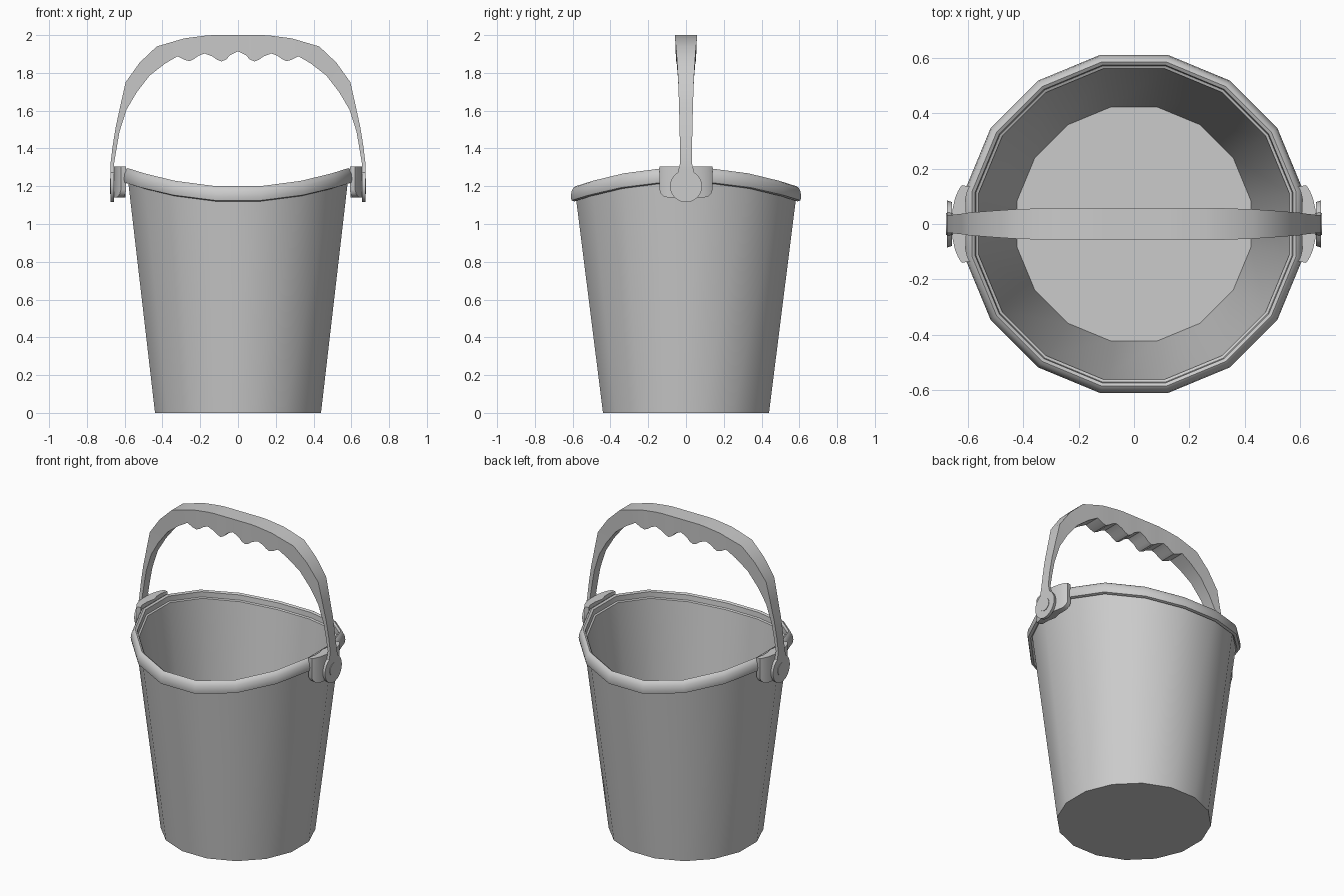
import bpy, math

if "Cube" in bpy.data.objects:
    bpy.data.objects.remove(bpy.data.objects["Cube"])


def make_object(name, verts, faces, angle=30):
    mesh = bpy.data.meshes.new(name)
    mesh.from_pydata(verts, [], faces)
    obj = bpy.data.objects.new(name, mesh)
    bpy.context.collection.objects.link(obj)
    bpy.ops.object.select_all(action='DESELECT')
    obj.select_set(True)
    bpy.context.view_layer.objects.active = obj
    bpy.ops.object.mode_set(mode='EDIT')
    bpy.ops.mesh.select_all(action='SELECT')
    bpy.ops.mesh.normals_make_consistent(inside=False)
    bpy.ops.object.mode_set(mode='OBJECT')
    bpy.ops.object.shade_smooth_by_angle(angle=math.radians(angle))
    return obj


def loft(rings):
    """Join equal-length closed rings and cap both ends."""
    n = len(rings[0])
    verts = [v for r in rings for v in r]
    faces = [(i * n + j, i * n + (j + 1) % n, (i + 1) * n + (j + 1) % n, (i + 1) * n + j)
             for i in range(len(rings) - 1) for j in range(n)]
    last = (len(rings) - 1) * n
    faces += [tuple(range(n)), tuple(last + j for j in range(n))]
    return verts, faces


def interp(table, x):
    for (x0, y0), (x1, y1) in zip(table, table[1:]):
        if x <= x1:
            return y0 + (y1 - y0) * (x - x0) / (x1 - x0)
    return table[-1][1]


# Bucket: 16-sided turned profile whose rim rises towards the handle sides
SIDES = 16
profile = [(.448, 0), (.593, 1.13), (.602, 1.12), (.618, 1.125), (.622, 1.145),
           (.618, 1.172), (.608, 1.192), (.596, 1.2), (.584, 1.192), (.581, 1.16),
           (.571, 1.155), (.43, .015)]
rings = []
for r, z in profile:
    ring = []
    for k in range(SIDES):
        a = (k + .5) * 2 * math.pi / SIDES
        rise = .104 * math.cos(a) ** 2 - .004 if z > 1 else 0
        ring.append((r * math.cos(a), r * math.sin(a), z + rise))
    rings.append(ring)
make_object("bucket", *loft(rings), angle=40)

# Handle: half outline as (outer x, outer z, inner x, inner z, half width)
outer_arc = [(0, 2), (.15, 2), (.283, 1.983), (.43, 1.94), (.52, 1.855)]
grip = [(0, 1.914), (.04, 1.895), (.062, 1.872), (.087, 1.86), (.112, 1.87),
        (.135, 1.887), (.177, 1.903), (.21, 1.89), (.235, 1.872), (.257, 1.862),
        (.285, 1.87), (.32, 1.888)]
half = [(x, interp(outer_arc, x), x, z, .057) for x, z in grip]
half += [(.43, 1.94, .385, 1.85, .053), (.52, 1.855, .468, 1.786, .047),
         (.595, 1.75, .537, 1.696, .041), (.622, 1.63, .59, 1.606, .037),
         (.648, 1.51, .627, 1.49, .034), (.664, 1.41, .643, 1.40, .032),
         (.675, 1.32, .656, 1.32, .032), (.675, 1.29, .656, 1.29, .039)]
# round hinge end of each handle arm
for deg in range(60, -90, -15):
    z, w = 1.2 + .085 * math.sin(math.radians(deg)), .085 * math.cos(math.radians(deg))
    half.append((.675, z, .656, z, w))
half.append((.675, 1.1155, .656, 1.1155, .008))
sections = [(-a, b, -c, d, w) for a, b, c, d, w in reversed(half[1:])] + half
rings = [[(a, -w, b), (a, w, b), (c, w * .93, d), (c, -w * .93, d)]
         for a, b, c, d, w in sections]
handle = make_object("handle", *loft(rings), angle=35)

# Hinge brackets (curved plates with rounded lower corners) and pins
columns = [(0, .656, 1.14), (.05, .655, 1.14), (.095, .645, 1.14), (.118, .635, 1.146),
           (.133, .626, 1.16), (.14, .62, 1.18)]
columns = [(-y, x, z) for y, x, z in reversed(columns[1:])] + columns
for side, label in ((1, "right"), (-1, "left")):
    rings = [[(side * x, y, z), (side * x, y, 1.305),
              (side * (x - .06 + .23 * abs(y)), y * .96, 1.305),
              (side * (x - .06 + .23 * abs(y)), y * .96, z)] for y, x, z in columns]
    make_object("bracket_" + label, *loft(rings), angle=30)
    rings = [[(side * x, .04 * math.cos(k * math.pi / 8), 1.2 + .04 * math.sin(k * math.pi / 8))
              for k in range(16)] for x in (.62, .678)]
    make_object("hinge_pin_" + label, *loft(rings), angle=30)
